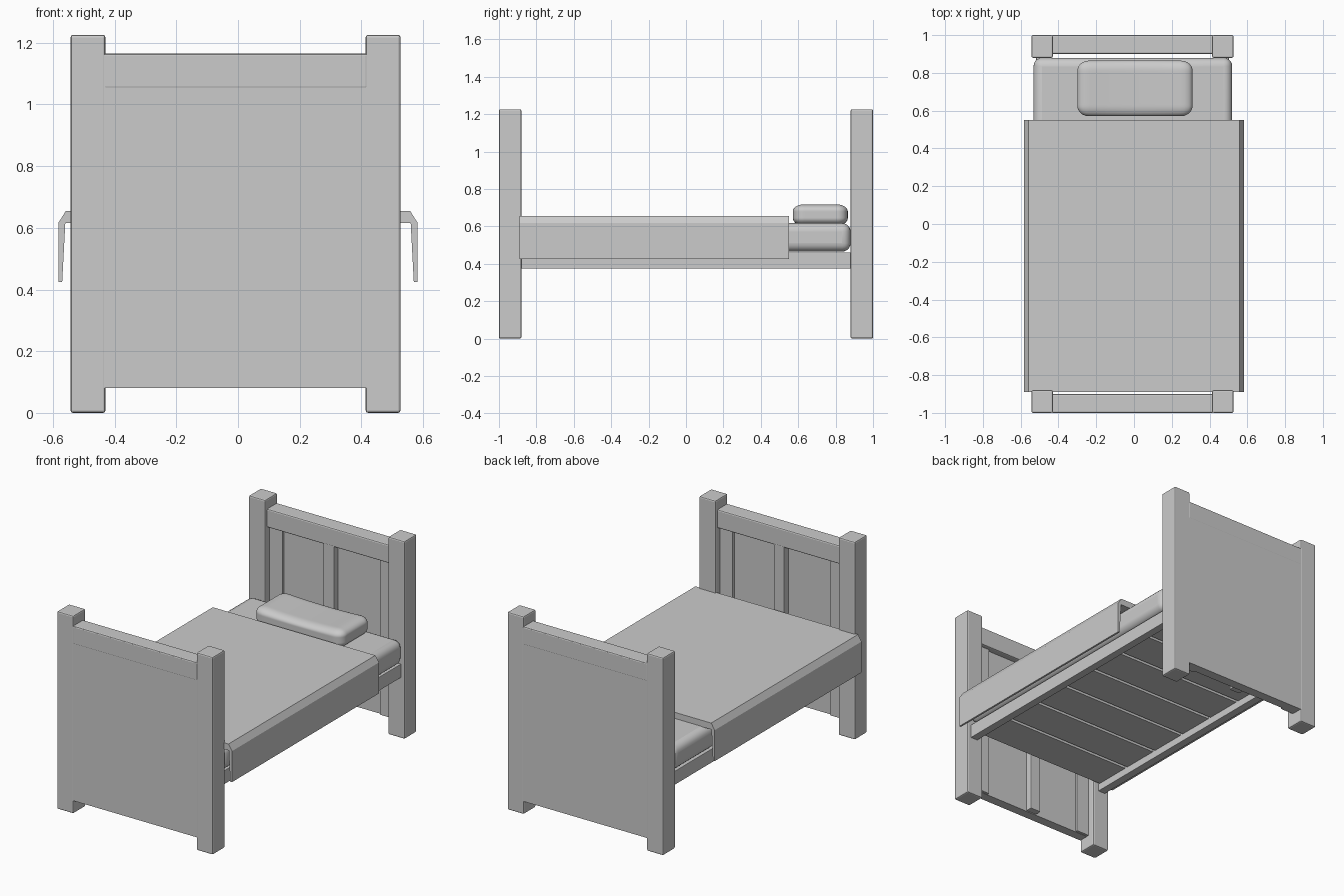
import bpy, bmesh
from mathutils import Vector

if "Cube" in bpy.data.objects:
    bpy.data.objects.remove(bpy.data.objects["Cube"])

CX = -0.008  # centre line of the wooden frame


def finish(name, bm, bevel=0.0, segs=2, smooth=False):
    bmesh.ops.recalc_face_normals(bm, faces=bm.faces)
    me = bpy.data.meshes.new(name)
    bm.to_mesh(me)
    bm.free()
    ob = bpy.data.objects.new(name, me)
    bpy.context.collection.objects.link(ob)
    if bevel:
        m = ob.modifiers.new("bevel", 'BEVEL')
        m.width, m.segments = bevel, segs
    if smooth:
        bpy.ops.object.select_all(action='DESELECT')
        ob.select_set(True)
        bpy.context.view_layer.objects.active = ob
        bpy.ops.object.shade_smooth_by_angle(angle=0.7)
    return ob


def box_mesh(x, y, z):
    bm = bmesh.new()
    bmesh.ops.create_cube(bm, size=1)
    for v in bm.verts:
        v.co = [(r[0] + r[1]) / 2 + c * (r[1] - r[0]) for r, c in zip((x, y, z), v.co)]
    return bm


def box(name, x, y, z, **kw):
    return finish(name, box_mesh(x, y, z), **kw)


# headboard and footboard: same parts mirrored in y (distances from the centre)
for end, s in (("headboard", 1), ("footboard", -1)):
    def part(name, x0, x1, y0, y1, z0, z1, bevel=0.0):
        box(f"{end}_{name}", (CX + x0, CX + x1), sorted((s * y0, s * y1)), (z0, z1), bevel=bevel)

    part("panel", -0.5, 0.5, 0.94, 0.999, 0.08, 1.16)
    part("top_rail", -0.43, 0.43, 0.90, 1.0, 1.05, 1.165, 0.008)
    part("middle_stile", -0.036, 0.036, 0.90, 0.95, 0.085, 1.06, 0.004)
    for side, k in (("left", -1), ("right", 1)):
        px, sx = sorted((k * 0.422, k * 0.535)), sorted((k * 0.335, k * 0.43))
        part(f"{side}_post", *px, 0.88, 1.0, 0.0, 1.226, 0.008)
        part(f"{side}_stile", *sx, 0.925, 0.95, 0.082, 1.06)

# side rails
for side, k in (("left", -1), ("right", 1)):
    box(f"{side}_side_rail", sorted((CX + k * 0.46, CX + k * 0.51)), (-0.89, 0.89), (0.375, 0.46), bevel=0.003)

# slats under the mattress
N, PITCH = 7, 1.76 / 7
for i in range(N):
    y = -0.88 + i * PITCH
    box(f"slat_{i + 1}", (-0.48, 0.464), (y + 0.01, y + PITCH - 0.01), (0.42, 0.458))

# mattress
box("mattress", (-0.532, 0.52), (-0.88, 0.88), (0.465, 0.617), bevel=0.045, segs=5, smooth=True)

# blanket: folded-over profile extruded along y
half = [(0.558, 0.655), (0.582, 0.617), (0.582, 0.425), (0.57, 0.425), (0.56, 0.615)]
profile = half + [(-x, z) for x, z in reversed(half)]
bm = bmesh.new()
face = bm.faces.new([bm.verts.new((x, -0.89, z)) for x, z in profile])
ext = bmesh.ops.extrude_face_region(bm, geom=[face], use_keep_orig=True)
bmesh.ops.translate(bm, vec=(0, 1.44, 0), verts=[v for v in ext["geom"] if isinstance(v, bmesh.types.BMVert)])
finish("blanket", bm)

# pillow: dense box rounded with a larger radius in plan, slightly sagging top
H, R = Vector((0.305, 0.147, 0.058)), Vector((0.06, 0.055, 0.04))
bm = box_mesh((-H.x, H.x), (-H.y, H.y), (-H.z, H.z))
bmesh.ops.subdivide_edges(bm, edges=bm.edges[:], cuts=27, use_grid_fill=True)
for v in bm.verts:
    c = Vector([max(-(h - r), min(h - r, p)) for p, h, r in zip(v.co, H, R)])
    d = Vector([(p - q) / r for p, q, r in zip(v.co, c, R)])
    d.normalize()
    v.co = c + Vector([a * r for a, r in zip(d, R)])
    if v.co.z > 0:
        sag = (1 - (v.co.x / H.x) ** 2) * 0.012
        v.co.z -= sag * v.co.z / H.z
    v.co += Vector((0.005, 0.718, 0.663))
finish("pillow", bm, smooth=True)
